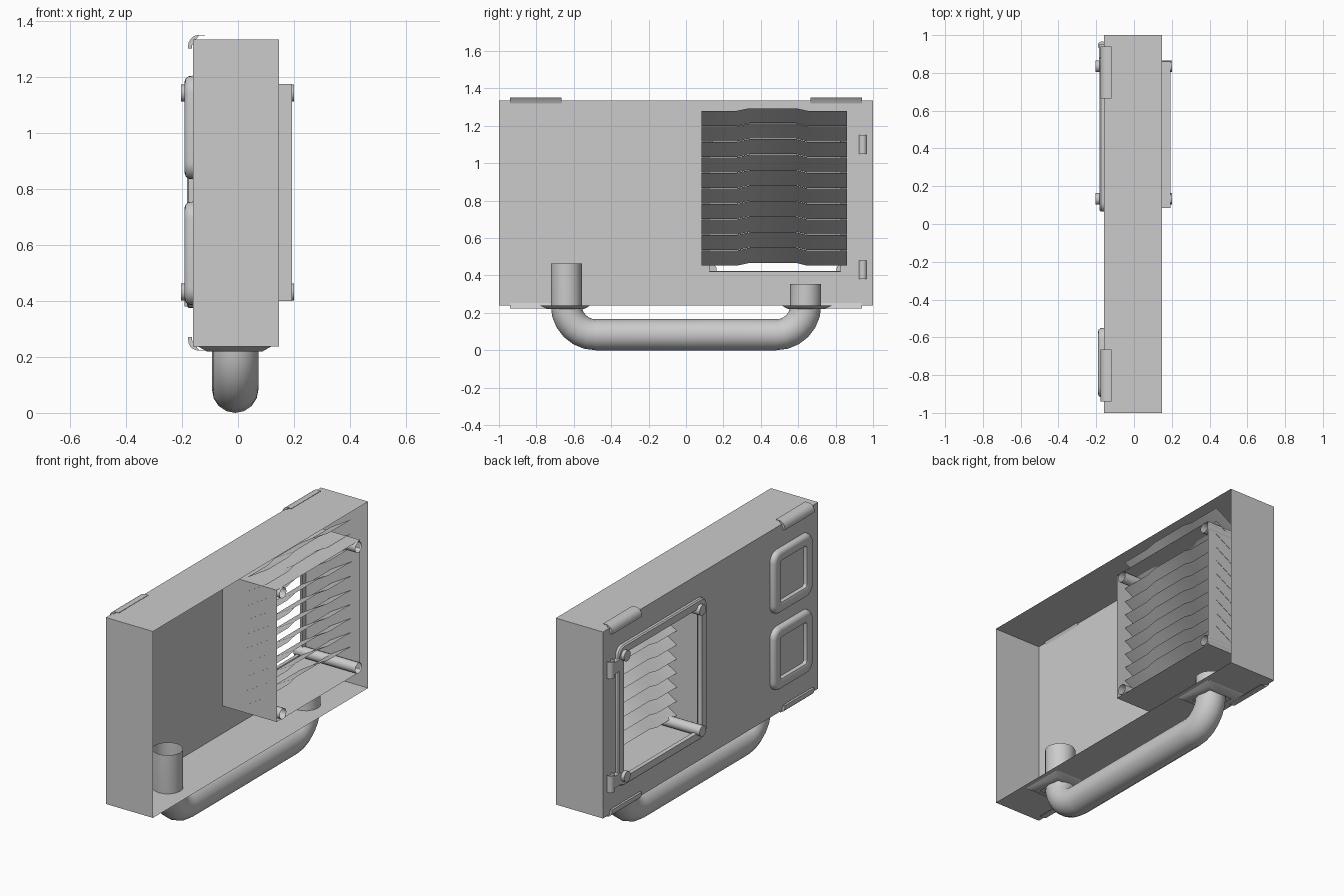
import bpy, bmesh, math
from mathutils import Vector

cube = bpy.data.objects.get("Cube")
if cube:
    bpy.data.objects.remove(cube, do_unlink=True)

grey = bpy.data.materials.new("plain grey")
grey.use_nodes = True
COLOUR = (0.6, 0.6, 0.6, 1)
grey.diffuse_color = COLOUR
grey.node_tree.nodes["Principled BSDF"].inputs["Base Color"].default_value = COLOUR
parts = []


def loft(name, loops, closed=True, cap_start=False, cap_end=False):
    """Skin a list of equally long point loops."""
    bm = bmesh.new()
    rings = [[bm.verts.new(p) for p in loop] for loop in loops]
    count = len(rings[0])
    for a, b in zip(rings, rings[1:]):
        for i in range(count if closed else count - 1):
            j = (i + 1) % count
            bm.faces.new((a[i], a[j], b[j], b[i]))
    if cap_start:
        bm.faces.new(rings[0])
    if cap_end:
        bm.faces.new(rings[-1])
    bmesh.ops.recalc_face_normals(bm, faces=bm.faces)
    mesh = bpy.data.meshes.new(name)
    bm.to_mesh(mesh)
    bm.free()
    obj = bpy.data.objects.new(name, mesh)
    mesh.materials.append(grey)
    bpy.context.collection.objects.link(obj)
    parts.append(obj)
    return obj


def side_loop(x, y0, y1, z0, z1, inset=0, r=0, steps=0):
    """Rectangle in the side plane, with rounded corners if steps > 0."""
    y0, y1, z0, z1 = y0 + inset, y1 - inset, z0 + inset, z1 - inset
    corners = [(y1 - r, z1 - r), (y0 + r, z1 - r), (y0 + r, z0 + r), (y1 - r, z0 + r)]
    points = []
    for k, (cy, cz) in enumerate(corners):
        for s in range(steps + 1):
            a = math.pi / 2 * (k + (s / steps if steps else 0))
            points.append((x, cy + r * math.cos(a), cz + r * math.sin(a)))
    return points


def flat_loop(z, cx, cy, h):
    return [(cx + sx * h, cy + sy * h, z) for sx, sy in ((1, 1), (-1, 1), (-1, -1), (1, -1))]


def tube(name, centres, normals, radius, across, sides, cap_start=False):
    """Round tube; each ring is spanned by 'across' and its own normal."""
    loops = []
    for c, n in zip(centres, normals):
        angles = [2 * math.pi * i / sides for i in range(sides)]
        loops.append([Vector(c) + radius * (math.cos(a) * Vector(across) + math.sin(a) * Vector(n))
                      for a in angles])
    return loft(name, loops, cap_start=cap_start)


# Open case with a window in its back wall
WALL = -0.16
case = (-1, 1, 0.238, 1.335)
window = (0.125, 0.825, 0.42, 1.155)
loft("case", [side_loop(0.147, *case), side_loop(WALL, *case), side_loop(WALL, *window)])

# Vent duct
duct = (0.085, 0.86, 0.4, 1.175)
loft("vent_duct", [side_loop(WALL, *duct), side_loop(0.193, *duct)])

# Tilted slats with a raised middle
bump = [(0.083, 0), (0.27, 0), (0.34, 0.015), (0.59, 0.015), (0.65, 0), (0.862, 0)]
for k in range(10):
    z = 0.452 + k * 0.083
    low = [(0.0, y, z + dz) for y, dz in bump]
    high = [(0.135, y, z + 0.09 + (dz if k < 9 else dz * 0.9) - 0.088 * 0.1) for y, dz in bump]
    loft(f"slat_{k + 1}", [low, high], closed=False)

# Corner posts, closed at the wall end only
for y in (0.133, 0.835):
    for z in (0.432, 1.143):
        tube("corner_post", [(-0.203, y, z), (0.2, y, z)], [(0, 0, 1)] * 2, 0.031,
             (0, 1, 0), 14, cap_start=True)

# Bezel around the window
bezel = (0.065, 0.885, 0.375, 1.2)
loft("window_bezel", [side_loop(x, *bezel, inset=i, r=max(0.05 - i, 0.004), steps=5)
                      for x, i in ((WALL, 0), (-0.176, 0), (-0.183, 0.007),
                                   (-0.183, 0.048), (WALL, 0.05))])

# Raised square pads with sunken centres
for z in (0.385, 0.835):
    loft("square_pad", [side_loop(x, -0.92, -0.55, z, z + 0.37, inset=i,
                                  r=max(0.06 - i * 0.7, 0.01), steps=6)
                        for x, i in ((WALL, 0), (-0.177, 0.002), (-0.187, 0.01), (-0.191, 0.022),
                                     (-0.191, 0.05), (-0.186, 0.062), (-0.166, 0.066))],
         cap_end=True)

# Hinges beside the bezel
for z in (0.43, 1.1):
    tube("hinge_barrel", [(-0.17, 0.945, z - 0.05), (-0.17, 0.945, z + 0.05)],
         [(0, 1, 0)] * 2, 0.022, (1, 0, 0), 12, cap_start=True)
    strap = (0.87, 0.95, z - 0.035, z + 0.035)
    loft("hinge_strap", [side_loop(WALL, *strap), side_loop(-0.185, *strap)], cap_end=True)

# Rolled clips on the long edges
arc = [(-0.118, 0.551)]
for s in range(6):
    a = math.pi / 2 * (1 + s / 5)
    arc.append((-0.14 + 0.038 * math.cos(a), 0.513 + 0.038 * math.sin(a)))
arc += [(-0.178, 0.503), (-0.165, 0.503), (-0.165, 0.513)]
arc += [(-0.14, 0.549), (-0.118, 0.549)]
MIDDLE = 0.7865
for up in (1, -1):
    for y0 in (-0.94, 0.665):
        loops = [[(x, y, MIDDLE + up * (dz + 0.013)) for x, dz in arc] for y in (y0, y0 + 0.275)]
        loft("edge_clip", loops, cap_start=True, cap_end=True)

# Bent tubular handle, open at both ends
BEND, REACH, RISE = 0.157, 0.483, 0.24
path, normals = [], []
for side, top in ((-1, 0.465), (1, 0.355)):
    half, half_n = [(-0.01, side * (REACH + BEND), top)], [(0, side, 0)]
    for s in range(7):
        a = math.pi / 2 * s / 6
        n = (0, side * math.cos(a), -math.sin(a))
        half.append((-0.01, side * REACH + BEND * n[1], RISE + BEND * n[2]))
        half_n.append(n)
    path += half if side < 0 else half[::-1]
    normals += half_n if side < 0 else half_n[::-1]
tube("handle", path, normals, 0.083, (1, 0, 0), 16)

# Tapered collars where the handle enters the case
for side in (-1, 1):
    y = side * 0.645
    loft("handle_collar", [flat_loop(z, -0.012, y, h)
                           for z, h in ((0.238, 0.132), (0.22, 0.1), (0.22, 0.075))])

# Smooth curved parts, keep hard edges
bpy.ops.object.select_all(action="DESELECT")
for obj in parts:
    obj.select_set(True)
bpy.context.view_layer.objects.active = parts[0]
bpy.ops.object.shade_smooth_by_angle(angle=math.radians(35))
